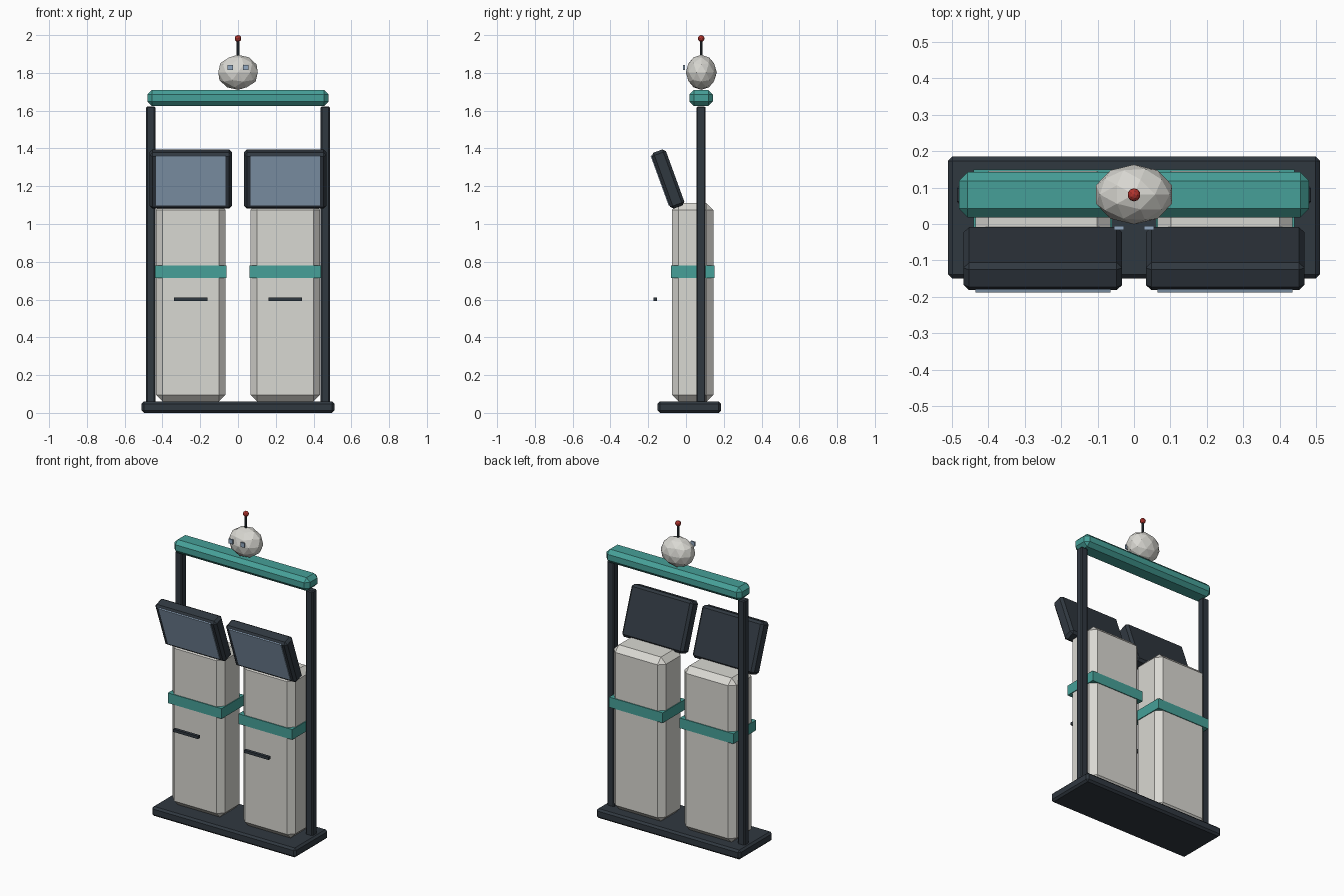
import bpy, math
from mathutils import Matrix, Vector

if "Cube" in bpy.data.objects:
    bpy.data.objects.remove(bpy.data.objects["Cube"])


def srgb(r, g, b):
    lin = [((c / 255 + 0.055) / 1.055) ** 2.4 if c > 10 else c / 3294 for c in (r, g, b)]
    return (*lin, 1.0)


def material(name, rgb):
    m = bpy.data.materials.new(name)
    m.diffuse_color = srgb(*rgb)
    m.use_nodes = True
    m.node_tree.nodes["Principled BSDF"].inputs["Base Color"].default_value = m.diffuse_color
    return m


SHELL = material("warm white", (217, 216, 210))
TEAL = material("teal", (70, 160, 152))
DARK = material("dark slate", (48, 56, 64))
GLASS = material("pale blue glass", (146, 169, 193))
RED = material("red", (178, 52, 46))


def box(name, size, loc, mat, bevel=0.0, tilt=0.0):
    """Box with the given full size, optional single chamfer and tilt about x."""
    bpy.ops.mesh.primitive_cube_add(size=1, location=loc, rotation=(tilt, 0, 0))
    ob = bpy.context.object
    ob.name = name
    ob.data.transform(Matrix.Diagonal((*size, 1)))
    ob.data.materials.append(mat)
    if bevel:
        mod = ob.modifiers.new("chamfer", 'BEVEL')
        mod.width = bevel
        mod.segments = 1
    return ob


def ball(name, radii, loc, mat):
    """Faceted ellipsoid."""
    bpy.ops.mesh.primitive_ico_sphere_add(subdivisions=2, radius=1, location=loc)
    ob = bpy.context.object
    ob.name = name
    ob.data.transform(Matrix.Diagonal((*radii, 1)))
    ob.data.materials.append(mat)
    return ob


BACK_Y = 0.08          # line of posts, beam and head
TILT = math.radians(20)

# Base plate and overhead beam
box("base", (1.02, 0.335, 0.06), (0, 0.0175, 0.03), DARK, 0.012)
box("top_beam", (0.96, 0.124, 0.085), (0, BACK_Y, 1.667), TEAL, 0.024)

for side, s in (("left", -1), ("right", 1)):
    # Frame post
    box(f"{side}_post", (0.048, 0.048, 1.57), (s * 0.462, BACK_Y, 0.837), DARK, 0.006)

    # Cabinet, colour band and handle
    x = s * 0.25
    box(f"{side}_cabinet", (0.37, 0.22, 1.05), (x, 0.035, 0.585), SHELL, 0.036)
    box(f"{side}_band", (0.38, 0.23, 0.065), (x, 0.035, 0.747), TEAL)
    box(f"{side}_handle", (0.175, 0.02, 0.018), (x, -0.163, 0.602), DARK)

    # Tilted display with thin glass plate on its front
    centre = Vector((x, -0.095, 1.238))
    box(f"{side}_display", (0.435, 0.08, 0.315), centre, DARK, 0.015, TILT)
    offset = Matrix.Rotation(TILT, 3, 'X') @ Vector((0, -0.0405, 0.007))
    box(f"{side}_screen", (0.37, 0.009, 0.28), centre + offset, GLASS, 0, TILT)

    # Eye plate in front of the head
    box(f"{side}_eye", (0.028, 0.0099, 0.028), (s * 0.0415, -0.011, 1.829), GLASS)

# Head with antenna
ball("head", (0.11, 0.082, 0.093), (0, BACK_Y + 0.001, 1.803), SHELL)
bpy.ops.mesh.primitive_cylinder_add(vertices=8, radius=0.007, depth=0.1,
                                    location=(0, BACK_Y, 1.932))
rod = bpy.context.object
rod.name = "antenna_rod"
rod.data.materials.append(DARK)
ball("antenna_tip", (0.018, 0.018, 0.018), (0, BACK_Y, 1.982), RED)
